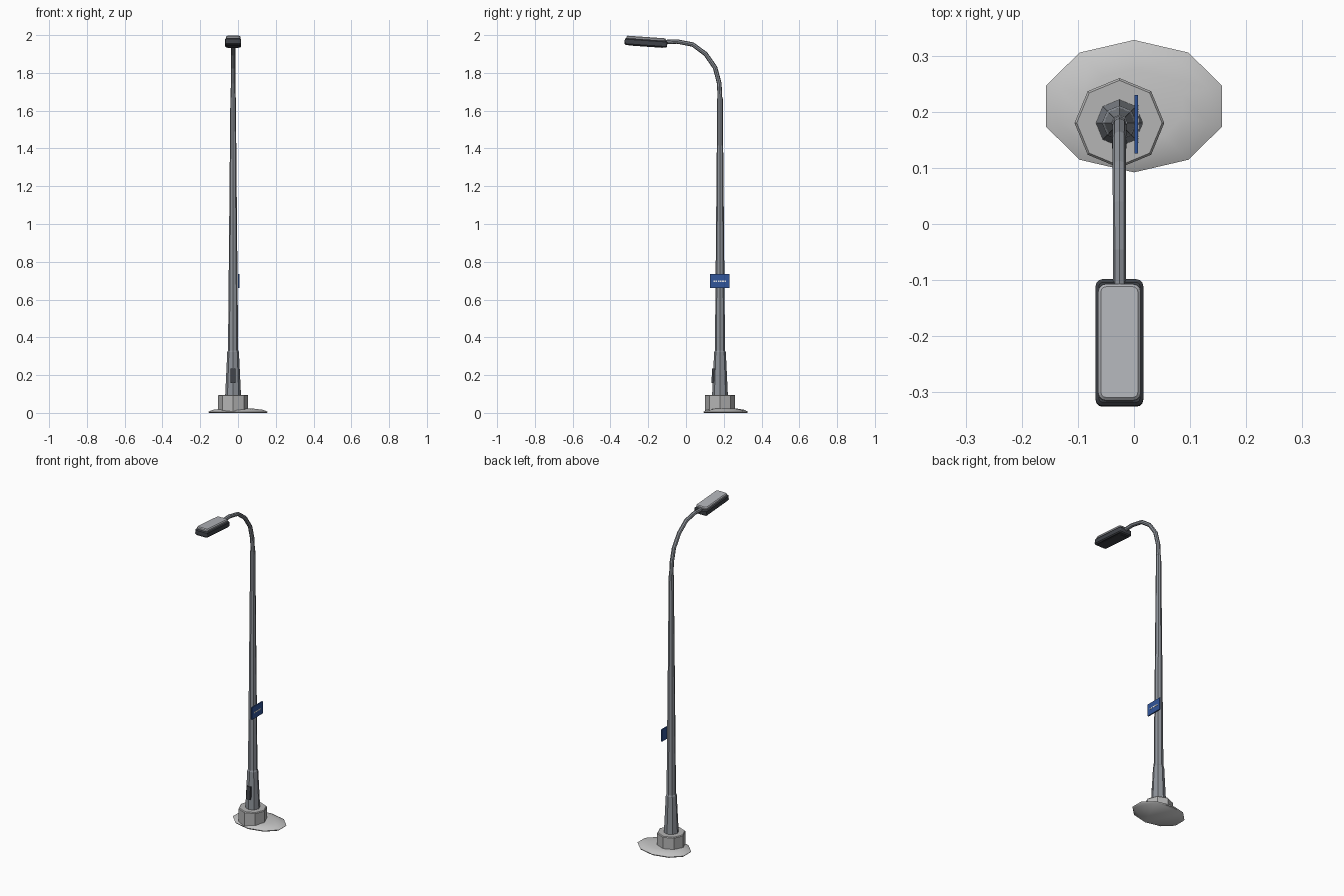
import bpy, bmesh, math
from mathutils import Vector, Matrix

if "Cube" in bpy.data.objects:
    bpy.data.objects.remove(bpy.data.objects["Cube"])

PX, PY = -0.026, 0.18      # pole axis


def mat(name, rgb):
    m = bpy.data.materials.new(name)
    m.diffuse_color = (*rgb, 1)
    m.use_nodes = True
    m.node_tree.nodes["Principled BSDF"].inputs["Base Color"].default_value = m.diffuse_color
    return m


METAL = mat("grey metal", (0.27, 0.29, 0.32))
LID = mat("light grey metal", (0.45, 0.46, 0.49))
CONCRETE = mat("concrete", (0.46, 0.46, 0.46))
PALE = mat("pale ground", (0.56, 0.56, 0.56))
DARK = mat("dark grey", (0.05, 0.055, 0.065))
BLUE = mat("sign blue", (0.03, 0.09, 0.32))
WHITE = mat("white", (0.8, 0.8, 0.8))


def finish(bm, name, material, smooth=None):
    bmesh.ops.recalc_face_normals(bm, faces=bm.faces)
    me = bpy.data.meshes.new(name)
    bm.to_mesh(me)
    bm.free()
    me.materials.append(material)
    ob = bpy.data.objects.new(name, me)
    bpy.context.collection.objects.link(ob)
    if smooth:
        bpy.context.view_layer.objects.active = ob
        ob.select_set(True)
        bpy.ops.object.shade_smooth_by_angle(angle=math.radians(smooth))
        ob.select_set(False)
    return ob


def loft(name, rings, material, smooth=None):
    """Skin a list of equal-sized point rings and cap both ends."""
    bm = bmesh.new()
    vs = [[bm.verts.new(p) for p in r] for r in rings]
    n = len(vs[0])
    for a, b in zip(vs, vs[1:]):
        for i in range(n):
            j = (i + 1) % n
            bm.faces.new((a[i], a[j], b[j], b[i]))
    bm.faces.new(vs[0])
    bm.faces.new(vs[-1])
    return finish(bm, name, material, smooth)


def ring(cx, cy, z, rx, ry, n, start=0.0):
    return [(cx + rx * math.cos(start + math.tau * i / n),
             cy + ry * math.sin(start + math.tau * i / n), z) for i in range(n)]


def turned(name, profile, material, n=8):
    return loft(name, [ring(PX, PY, z, r, r, n) for r, z in profile], material)


def box(name, size, centre, material, tilt=0.0, corner=0.0, edge=0.0):
    """Box with rounded plan corners and softened top and bottom edges."""
    bm = bmesh.new()
    bmesh.ops.create_cube(bm, size=1, matrix=Matrix.Diagonal((*size, 1)))
    if corner:
        es = [e for e in bm.edges if abs(e.verts[0].co.z - e.verts[1].co.z) > 1e-4]
        bmesh.ops.bevel(bm, geom=es, offset=corner, segments=3, profile=0.5, affect='EDGES')
    if edge:
        es = [e for e in bm.edges if abs(e.verts[0].co.z - e.verts[1].co.z) < 1e-5]
        bmesh.ops.bevel(bm, geom=es, offset=edge, segments=1, affect='EDGES')
    bmesh.ops.transform(bm, verts=bm.verts,
                        matrix=Matrix.Translation(centre) @ Matrix.Rotation(tilt, 4, 'X'))
    return finish(bm, name, material, 30 if corner else None)


# Low mound of ground, ten-sided and smooth
loft("ground_mound",
     [ring(0, 0.21, z, 0.165 * s, 0.118 * s, 10, math.radians(18))
      for s, z in ((0.97, 0.0), (1.0, 0.006), (0.85, 0.016), (0.55, 0.022))], PALE, 60)

# Footing, pole base sleeve and tapered pole
turned("footing", [(0.08, 0.005), (0.08, 0.091), (0.076, 0.096)], CONCRETE)
turned("pole_base", [(0.042, 0.09), (0.031, 0.322), (0.027, 0.33)], METAL)
turned("pole", [(0.027, 0.32), (0.0145, 1.67)], METAL)

# Curved arm, swept in the YZ plane
path = [(0.18, 1.66), (0.176, 1.745), (0.154, 1.828), (0.104, 1.9),
        (0.036, 1.95), (-0.046, 1.966), (-0.125, 1.963)]
pts = [Vector((PX, y, z)) for y, z in path]
rings = []
for i, p in enumerate(pts):
    d = (pts[min(i + 1, len(pts) - 1)] - pts[max(i - 1, 0)]).normalized()
    side = Vector((1, 0, 0))
    up = side.cross(d)
    r = 0.0125 - 0.001 * i / 6
    rings.append([p + side * r * math.cos(math.tau * k / 8) + up * r * math.sin(math.tau * k / 8)
                  for k in range(8)])
loft("arm", rings, METAL)

# Lamp head: dark housing with a lighter lid, tilted up at the front
TILT = math.radians(-4)
box("lamp_housing", (0.085, 0.226, 0.036), (PX, -0.212, 1.959), DARK, TILT, 0.012, 0.006)
box("lamp_lid", (0.076, 0.208, 0.018), (PX, -0.211, 1.981), LID, TILT, 0.014, 0.005)
box("lamp_lens", (0.06, 0.18, 0.004), (PX, -0.214, 1.941), DARK, TILT, 0.008)

# Access door on the front of the base
box("access_door", (0.026, 0.012, 0.078), (PX, 0.1425, 0.197), DARK, math.radians(-3))

# Street sign on the right, with a broken white line
box("sign", (0.007, 0.104, 0.074), (0.004, 0.178, 0.697), BLUE)
for i in range(6):
    box("sign_mark_%d" % (i + 1), (0.002, 0.009, 0.008),
        (0.008, 0.149 + 0.0118 * i, 0.697), WHITE)
